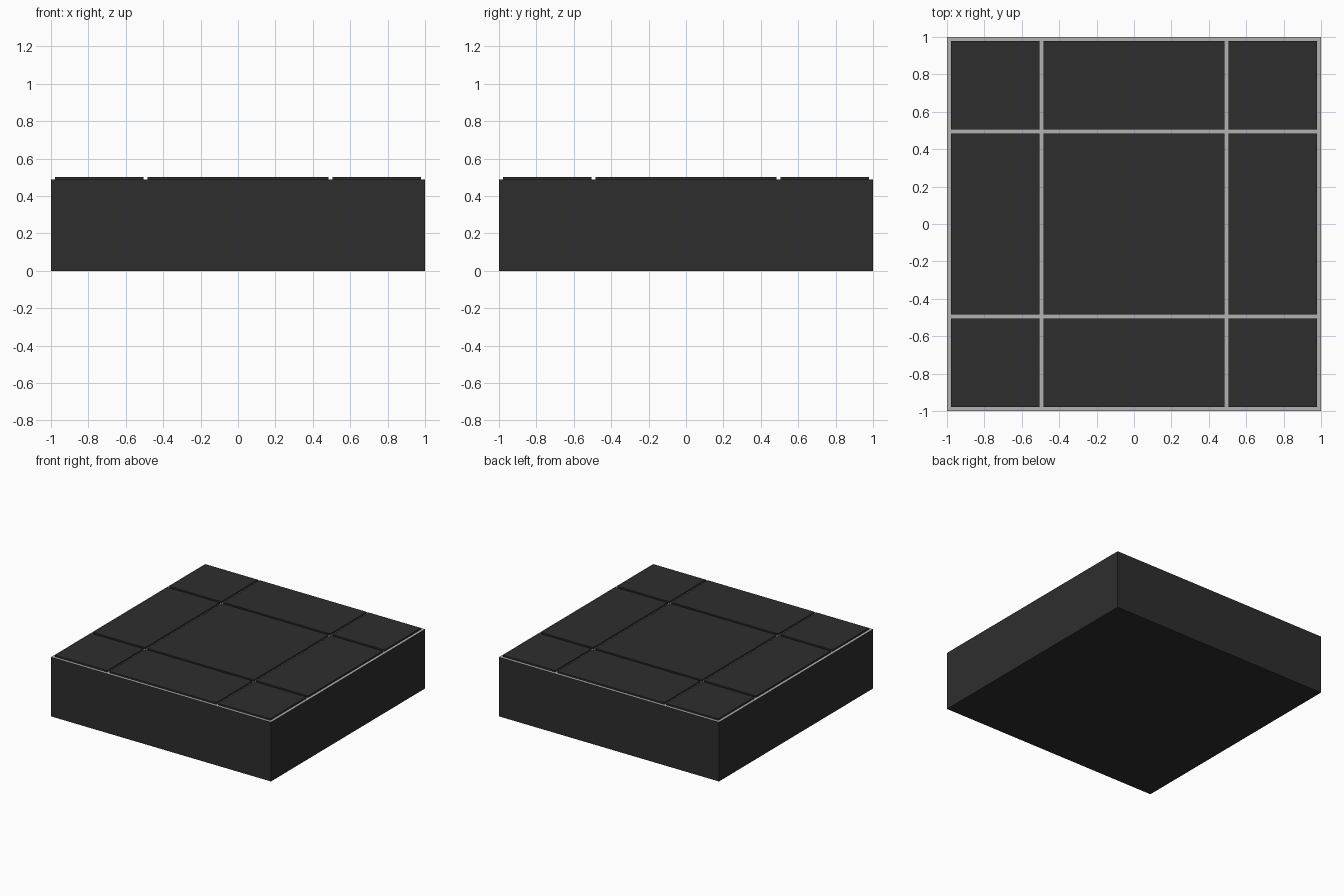
import bpy, bmesh
from mathutils import Matrix, Vector

if "Cube" in bpy.data.objects:
    bpy.data.objects.remove(bpy.data.objects["Cube"])

def material(name, value):
    m = bpy.data.materials.new(name)
    m.diffuse_color = (value, value, value, 1)
    m.use_nodes = True
    m.node_tree.nodes["Principled BSDF"].inputs["Base Color"].default_value = m.diffuse_color
    return m

dark = material("dark_tile", 0.027)
grout = material("light_grout", 0.45)

def box(name, lo, hi, mats):
    lo, hi = Vector(lo), Vector(hi)
    bm = bmesh.new()
    bmesh.ops.create_cube(bm, size=1, matrix=Matrix.Translation((lo + hi) / 2)
                          @ Matrix.Diagonal((*(hi - lo), 1)))
    me = bpy.data.meshes.new(name)
    for m in mats:
        me.materials.append(m)
    return bm, me, name

def finish(bm, me, name):
    bm.to_mesh(me)
    bm.free()
    bpy.context.collection.objects.link(bpy.data.objects.new(name, me))

FLOOR, TOP = 0.487, 0.5

# Block body, with a light floor showing in the joints and rim
bm, me, name = box("block_body", (-1, -1, 0), (1, 1, FLOOR), [dark, grout])
bm.normal_update()
for f in bm.faces:
    f.material_index = 1 if f.normal.z > 0.9 else 0
finish(bm, me, name)

# 3 x 3 raised tiles: a large centre surrounded by narrow borders
spans = [(-0.978, -0.505), (-0.485, 0.485), (0.505, 0.978)]
for i, (x0, x1) in enumerate(spans):
    for j, (y0, y1) in enumerate(spans):
        bm, me, name = box(f"top_tile_{i}_{j}", (x0, y0, FLOOR), (x1, y1, TOP), [dark])
        bm.normal_update()
        # Tiles sit on the body, so the hidden underside is removed
        bmesh.ops.delete(bm, geom=[f for f in bm.faces if f.normal.z < -0.9], context='FACES')
        finish(bm, me, name)
